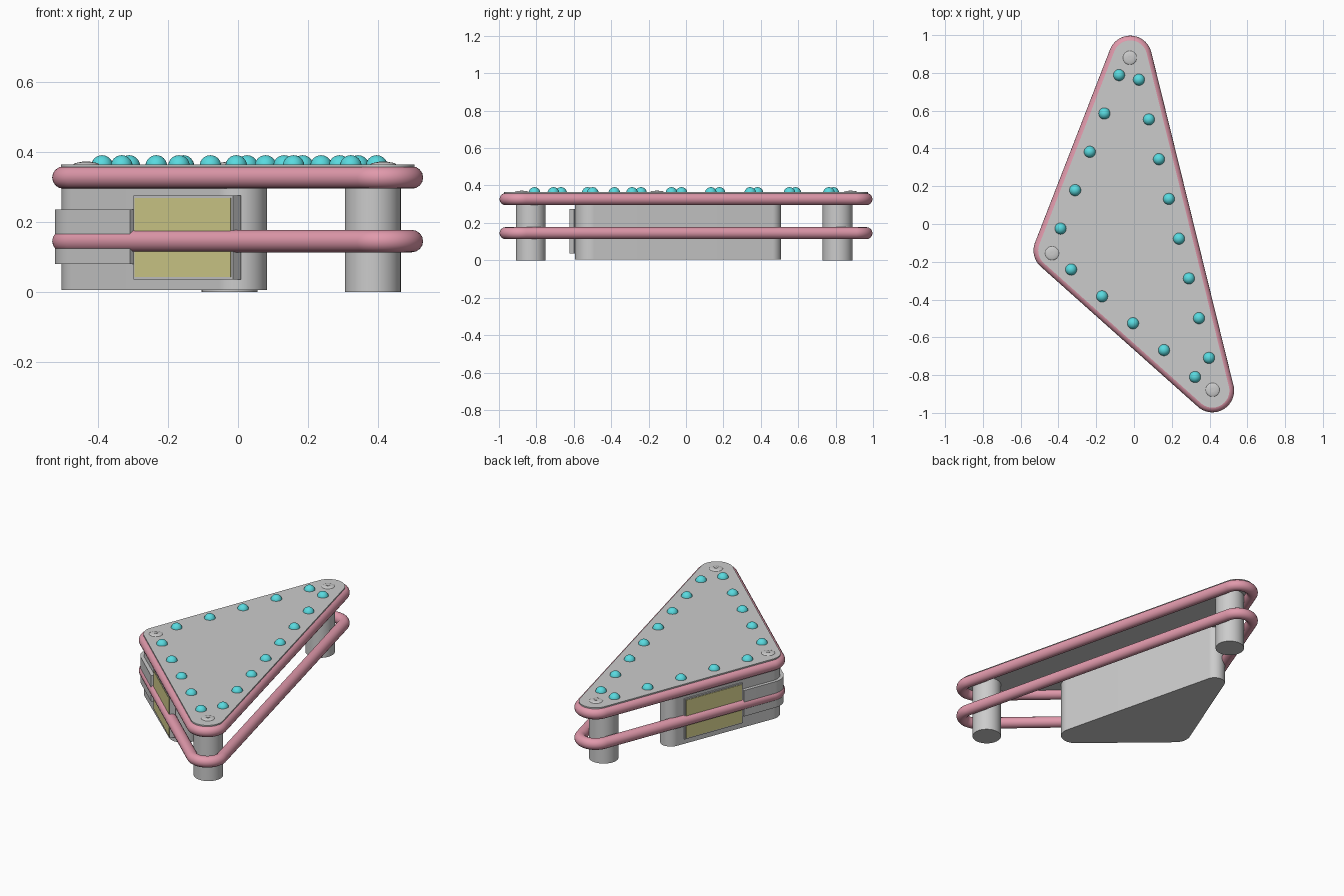
import bpy, bmesh
from math import cos, sin, pi, radians
from mathutils import Vector, Matrix
from mathutils.geometry import convex_hull_2d

if "Cube" in bpy.data.objects:
    bpy.data.objects.remove(bpy.data.objects["Cube"])

# Corner centres of the rounded triangle
A, B, C = Vector((-0.02, 0.882)), Vector((-0.417, -0.14)), Vector((0.415, -0.882))


def material(name, rgb):
    m = bpy.data.materials.new(name)
    m.diffuse_color = (*rgb, 1)
    m.use_nodes = True
    m.node_tree.nodes["Principled BSDF"].inputs["Base Color"].default_value = m.diffuse_color
    return m


PINK = material("pink_rubber", (0.75, 0.32, 0.41))
TEAL = material("teal", (0.10, 0.70, 0.74))
YELLOW = material("yellow", (0.68, 0.64, 0.27))


def finish(name, bm, mat=None):
    bmesh.ops.recalc_face_normals(bm, faces=bm.faces)
    me = bpy.data.meshes.new(name)
    bm.to_mesh(me)
    bm.free()
    ob = bpy.data.objects.new(name, me)
    bpy.context.collection.objects.link(ob)
    if mat:
        me.materials.append(mat)
    bpy.ops.object.select_all(action='DESELECT')
    ob.select_set(True)
    bpy.context.view_layer.objects.active = ob
    bpy.ops.object.shade_smooth_by_angle(angle=radians(35))
    return ob


def outline(circles, n=72):
    """Convex outline wrapped round (centre, radius) circles."""
    pts = [c + r * Vector((cos(2 * pi * i / n), sin(2 * pi * i / n)))
           for c, r in circles for i in range(n)]
    return [pts[i] for i in convex_hull_2d(pts)]


def prism(name, pts, z0, z1, mat=None, bevel=0):
    bm = bmesh.new()
    f = bm.faces.new([bm.verts.new((p[0], p[1], z0)) for p in pts])
    top = bmesh.ops.extrude_face_region(bm, geom=[f])["geom"]
    verts = [v for v in top if isinstance(v, bmesh.types.BMVert)]
    bmesh.ops.translate(bm, verts=verts, vec=(0, 0, z1 - z0))
    if bevel:
        edges = [e for e in bm.edges if all(v.co.z > z1 - 1e-5 for v in e.verts)]
        bmesh.ops.bevel(bm, geom=edges, offset=bevel, segments=2, affect='EDGES', profile=0.5)
    return finish(name, bm, mat)


def ring_band(name, z, path_r, tube_r, seg=16):
    """Round rubber tube stretched round the three corners."""
    bm = bmesh.new()
    rings = []
    for p in outline([(c, path_r) for c in (A, B, C)]):
        n = (p - min((A, B, C), key=lambda c: (p - c).length)).normalized()
        rings.append([bm.verts.new((p.x + n.x * tube_r * cos(t), p.y + n.y * tube_r * cos(t),
                                    z + tube_r * sin(t)))
                      for t in (2 * pi * k / seg for k in range(seg))])
    for i, a in enumerate(rings):
        b = rings[(i + 1) % len(rings)]
        for k in range(seg):
            m = (k + 1) % seg
            bm.faces.new((a[k], b[k], b[m], a[m]))
    finish(name, bm, PINK)


def dome(name, p, z, r, h, mat=None):
    bm = bmesh.new()
    bmesh.ops.create_uvsphere(bm, u_segments=24, v_segments=16, radius=1)
    bmesh.ops.delete(bm, geom=[v for v in bm.verts if v.co.z < -0.01], context='VERTS')
    bmesh.ops.transform(bm, verts=bm.verts,
                        matrix=Matrix.Translation((p[0], p[1], z)) @ Matrix.Diagonal((r, r, h, 1)))
    finish(name, bm, mat)


# Top plate and two rubber bands
prism("top_plate", outline([(c, 0.09) for c in (A, B, C)]), 0.335, 0.365)
for name, z in (("upper_band", 0.327), ("lower_band", 0.145)):
    ring_band(name, z, 0.083, 0.032)

# Posts at the two open corners
for name, p in (("back_post", (-0.024, 0.81)), ("front_post", (0.386, -0.83))):
    prism(name, outline([(Vector(p), 0.08)], 48), 0, 0.336)

# Housing at the blunt corner
body = [(Vector((-0.215, 0.45)), 0.058), (B, 0.088), (Vector((0.0, -0.51)), 0.083)]
prism("housing", outline(body), 0.005, 0.336)

# Panels on the two outer housing faces
sides = []
for name, end, s0, s1 in (("left", A, 0.20, 0.577), ("front", C, 0.24, 0.623)):
    d = (end - B).normalized()
    n = Vector((-d.y, d.x))
    if n.x > 0:
        n = -n

    def slab(s0, s1, o0, o1):
        return [B + d * s + n * o for s, o in ((s0, o0), (s1, o0), (s1, o1), (s0, o1))]
    prism(name + "_panel_frame", slab(s0, s1, 0.06, 0.093), 0.035, 0.275)
    prism(name + "_panel", slab(s0 + 0.008, s1 - 0.008, 0.08, 0.096), 0.042, 0.268, YELLOW)
    sides += [B + d * s0 + n * 0.107, B + d * s0 + n * 0.06]

# Bracket wrapped round the blunt corner between the panels
pts = outline([(B, 0.107)])
pts = [p for p in pts] + sides
prism("corner_bracket", [pts[i] for i in convex_hull_2d(pts)], 0.08, 0.235)

# Screws on the plate
for i, p in enumerate(((-0.022, 0.88), (-0.434, -0.155), (0.416, -0.878))):
    dome(f"screw_{i + 1}", p, 0.364, 0.037, 0.008)
    prism(f"screw_socket_{i + 1}", outline([(Vector(p), 0.012)], 6), 0.364, 0.3735)

# Rows of studs along the three edges
rows = (((0.026, 0.764), (0.397, -0.709), 8),
        ((-0.079, 0.788), (-0.389, -0.024), 5),
        ((-0.333, -0.241), (0.323, -0.81), 5))
for r, (p, q, count) in enumerate(rows):
    for i in range(count):
        dome(f"stud_{r + 1}_{i + 1}", Vector(p).lerp(Vector(q), i / (count - 1)),
             0.36, 0.031, 0.031, TEAL)
